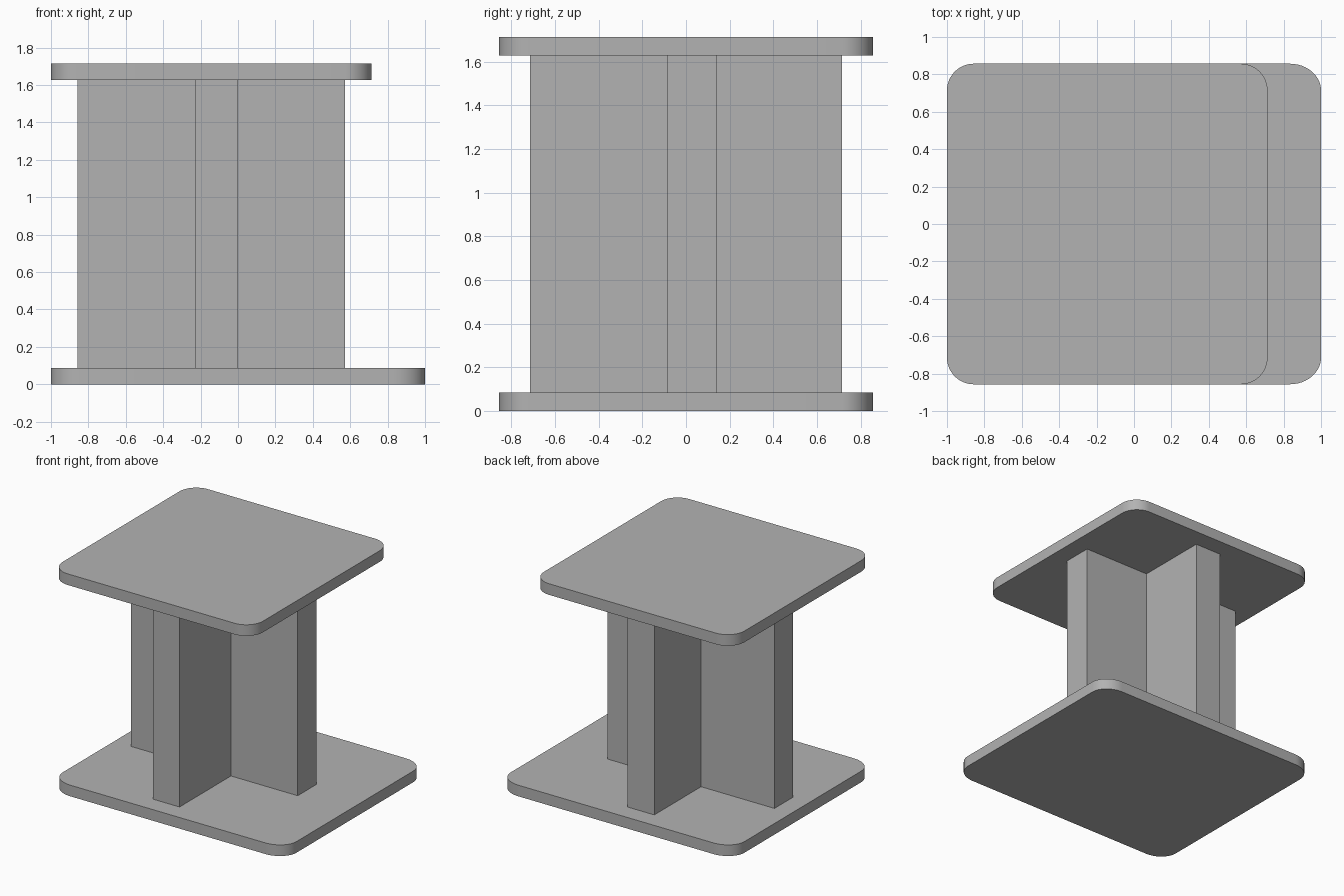
import bpy, bmesh, math

cube = bpy.data.objects.get("Cube")
if cube:
    bpy.data.objects.remove(cube, do_unlink=True)

grey = bpy.data.materials.new("plain grey")
grey.use_nodes = True
colour = (0.448, 0.448, 0.448, 1)
grey.diffuse_color = colour
grey.node_tree.nodes["Principled BSDF"].inputs["Base Color"].default_value = colour


def extrude_profile(name, points, bottom, top):
    """Extrude a closed outline in x, y from bottom to top."""
    bm = bmesh.new()
    base = bm.faces.new([bm.verts.new((x, y, bottom)) for x, y in points])
    result = bmesh.ops.extrude_face_region(bm, geom=[base], use_keep_orig=True)
    raised = [v for v in result["geom"] if isinstance(v, bmesh.types.BMVert)]
    bmesh.ops.translate(bm, verts=raised, vec=(0, 0, top - bottom))
    bmesh.ops.recalc_face_normals(bm, faces=bm.faces)
    mesh = bpy.data.meshes.new(name)
    bm.to_mesh(mesh)
    bm.free()
    mesh.materials.append(grey)
    obj = bpy.data.objects.new(name, mesh)
    bpy.context.collection.objects.link(obj)
    bpy.ops.object.select_all(action='DESELECT')
    obj.select_set(True)
    bpy.context.view_layer.objects.active = obj
    bpy.ops.object.shade_smooth_by_angle(angle=math.radians(30))
    return obj


def rounded_outline(x0, x1, y0, y1, rx, ry, steps=12):
    """Rectangle with elliptical corners, counter-clockwise."""
    corners = [(x1 - rx, y1 - ry), (x0 + rx, y1 - ry),
               (x0 + rx, y0 + ry), (x1 - rx, y0 + ry)]
    points = []
    for i, (cx, cy) in enumerate(corners):
        for s in range(steps + 1):
            a = (i + s / steps) * math.pi / 2
            points.append((cx + rx * math.cos(a), cy + ry * math.sin(a)))
    return points


HALF = 0.857
PLATE = 0.086
HEIGHT = 1.714
RADIUS = 0.143

# Wide base plate and shorter top plate
extrude_profile("base_plate",
                rounded_outline(-1, 1, -HALF, HALF, RADIUS * 1.167, RADIUS),
                0, PLATE)
extrude_profile("top_plate",
                rounded_outline(-1, HEIGHT - 1, -HALF, HALF, RADIUS, RADIUS),
                HEIGHT - PLATE, HEIGHT)

# Cross-shaped column: long arm along x, off-centre arm along y
left, right, front, back = -0.857, 0.571, -0.714, 0.714
ax0, ax1 = -0.229, 0.0
ay0, ay1 = -0.086, 0.143
cross = [(ax0, front), (ax1, front), (ax1, ay0), (right, ay0),
         (right, ay1), (ax1, ay1), (ax1, back), (ax0, back),
         (ax0, ay1), (left, ay1), (left, ay0), (ax0, ay0)]
extrude_profile("cross_column", cross, PLATE, HEIGHT - PLATE)
